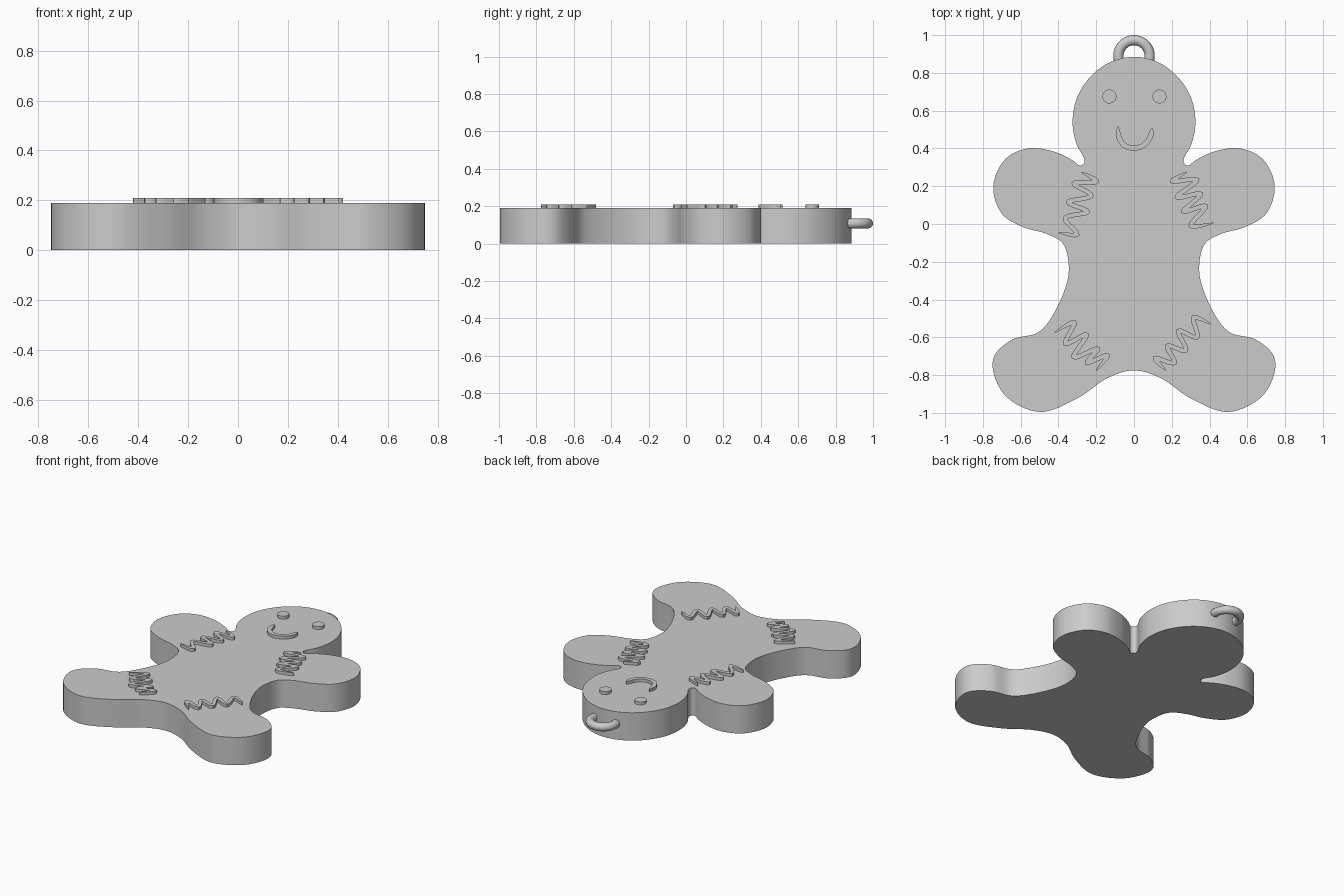
import bpy, bmesh
from math import sin, cos, pi
from mathutils import Vector

if "Cube" in bpy.data.objects:
    bpy.data.objects.remove(bpy.data.objects["Cube"])

BODY_H, TOP = 0.19, 0.21


def spline(pts, steps, closed=False):
    """Catmull-Rom (centripetal-like tangents) through 2D points."""
    p = [Vector(q) for q in pts]
    n, out = len(p), []
    for i in range(n if closed else n - 1):
        get = (lambda k: p[k % n]) if closed else (lambda k: p[max(0, min(n - 1, k))])
        a, b, c, d = get(i - 1), get(i), get(i + 1), get(i + 2)
        t0, t1, t2 = [max((u - v).length, 1e-4) ** 0.5 for u, v in ((b, a), (c, b), (d, c))]
        m1 = (c - b) + t1 * ((b - a) / t0 - (c - a) / (t0 + t1))
        m2 = (c - b) + t1 * ((d - c) / t2 - (d - b) / (t1 + t2))
        for s in range(steps):
            t = s / steps
            out.append(b * (2*t**3 - 3*t*t + 1) + m1 * (t**3 - 2*t*t + t)
                       + c * (3*t*t - 2*t**3) + m2 * (t**3 - t*t))
    if not closed:
        out.append(p[-1])
    return out


def finish(name, bm):
    bmesh.ops.recalc_face_normals(bm, faces=bm.faces)
    me = bpy.data.meshes.new(name)
    bm.to_mesh(me)
    bm.free()
    ob = bpy.data.objects.new(name, me)
    bpy.context.collection.objects.link(ob)
    bpy.ops.object.select_all(action='DESELECT')
    ob.select_set(True)
    bpy.context.view_layer.objects.active = ob
    bpy.ops.object.shade_smooth_by_angle(angle=0.6)
    return ob


def extrude(bm, faces, h):
    r = bmesh.ops.extrude_face_region(bm, geom=faces)
    vs = [g for g in r['geom'] if isinstance(g, bmesh.types.BMVert)]
    bmesh.ops.translate(bm, verts=vs, vec=(0, 0, h))


def slab(name, outline, z0, z1):
    bm = bmesh.new()
    f = bm.faces.new([bm.verts.new((x, y, z0)) for x, y in outline])
    extrude(bm, [f], z1 - z0)
    return finish(name, bm)


def icing(name, pts, half=0.012):
    """Raised line of icing with tapered ends."""
    c = spline(pts, 8)
    bm, rows, n = bmesh.new(), [], len(c)
    for i, q in enumerate(c):
        t = (c[min(i + 1, n - 1)] - c[max(i - 1, 0)]).normalized()
        w = half * min(1, 0.15 + min(i, n - 1 - i) / 7)
        o = Vector((-t.y, t.x)) * w
        rows.append([bm.verts.new((*(q + s * o), BODY_H - 0.003)) for s in (1, -1)])
    fs = [bm.faces.new((a[0], a[1], b[1], b[0])) for a, b in zip(rows, rows[1:])]
    extrude(bm, fs, TOP - BODY_H + 0.003)
    return finish(name, bm)


# biscuit body: right half of the outline, mirrored
half = [(0, .885), (.13, .855), (.235, .775), (.305, .66), (.325, .53), (.303, .42),
        (.265, .35), (.262, .325), (.285, .31), (.33, .34), (.43, .385), (.56, .40), (.68, .345),
        (.745, .20), (.70, .055), (.59, -.015), (.455, -.055), (.375, -.105),
        (.345, -.24), (.375, -.37), (.465, -.535), (.52, -.58), (.64, -.61),
        (.735, -.69), (.747, -.77), (.68, -.91), (.5, -.995), (.295, -.92),
        (.14, -.815), (0, -.775)]
slab("biscuit_body", spline(half + [(-x, y) for x, y in half[-2:0:-1]], 8, True), 0, BODY_H)

# eyes
for side, x in (("left", -.13), ("right", .135)):
    slab(side + "_eye", [(x + .037 * cos(a * pi / 16), .675 + .037 * sin(a * pi / 16))
                         for a in range(32)], BODY_H - 0.003, TOP)

# smile
icing("smile", [(-.085, .515), (-.078, .455), (-.045, .413), (.005, .402),
                (.055, .42), (.085, .46), (.096, .508)], 0.014)

# wavy cuffs
icing("right_arm_cuff", [(.28, .275), (.20, .225), (.335, .235), (.225, .14), (.355, .16),
                         (.26, .065), (.38, .095), (.30, -.01), (.42, .005)])
icing("left_arm_cuff", [(-.28, .275), (-.195, .225), (-.32, .215), (-.225, .15), (-.35, .115),
                        (-.245, .065), (-.365, .03), (-.30, -.055), (-.40, -.045)])
icing("left_leg_cuff", [(-.42, -.575), (-.315, -.52), (-.365, -.635), (-.25, -.585),
                        (-.32, -.705), (-.19, -.66), (-.25, -.735), (-.14, -.695), (-.20, -.775)])
icing("right_leg_cuff", [(.405, -.53), (.315, -.495), (.335, -.60), (.235, -.565),
                         (.275, -.67), (.175, -.645), (.215, -.735), (.11, -.71), (.17, -.775)])

# hanging loop: arc of round tube, ends sunk in the head
bm, rings = bmesh.new(), []
R, r, N, M = 0.083, 0.027, 32, 16
for i in range(N + 1):
    a = -0.45 + (pi + 0.9) * i / N
    rings.append([bm.verts.new(((R + r * cos(b)) * cos(a), .89 + (R + r * cos(b)) * sin(a),
                                .108 + r * sin(b)))
                  for b in (2 * pi * k / M for k in range(M))])
for p, q in zip(rings, rings[1:]):
    for k in range(M):
        bm.faces.new((p[k], p[(k + 1) % M], q[(k + 1) % M], q[k]))
bm.faces.new(rings[0])
bm.faces.new(rings[-1])
finish("hanging_loop", bm)
